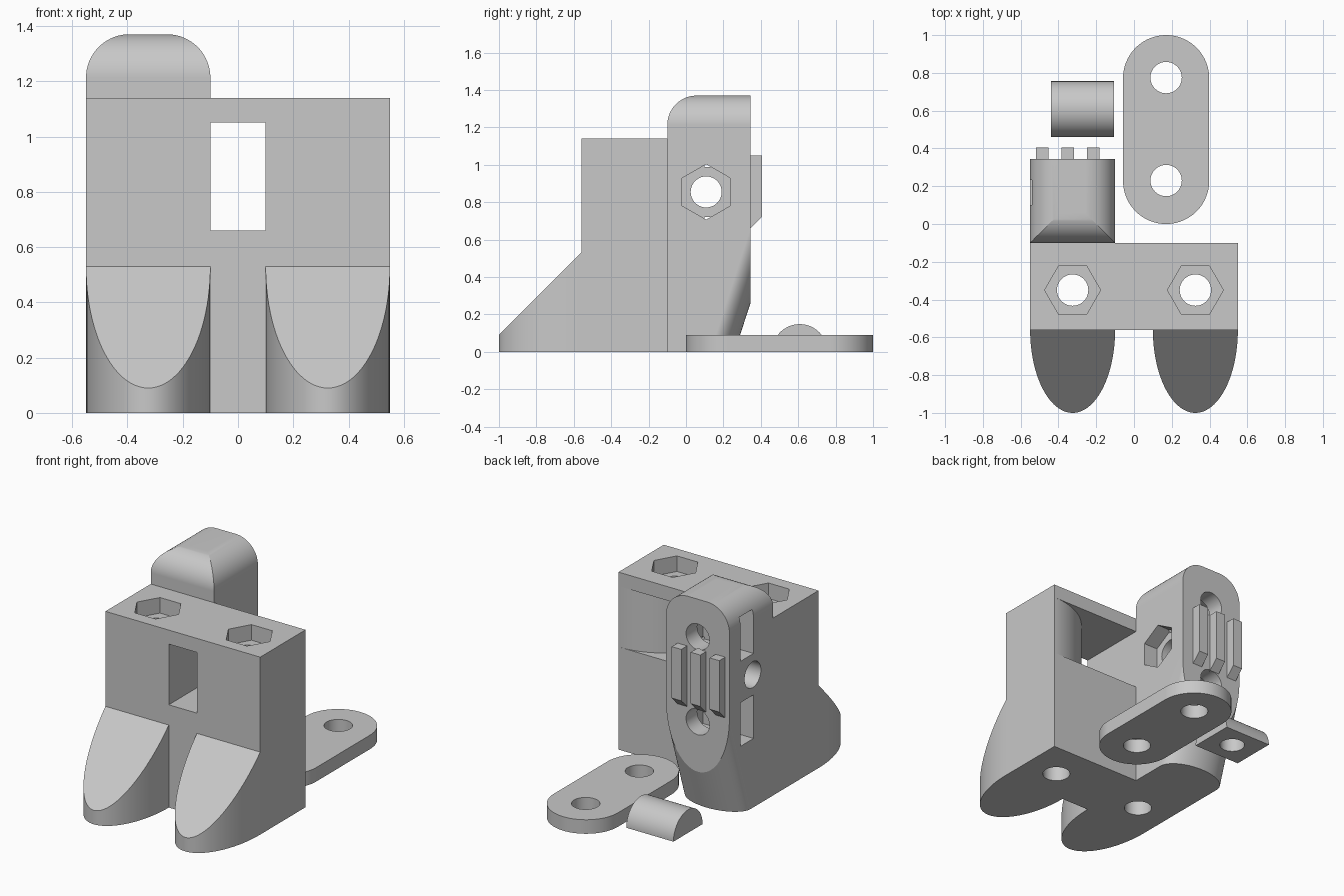
import bpy, bmesh
from math import pi, cos, sin, radians
from mathutils import Vector

cube = bpy.data.objects.get("Cube")
if cube:
    bpy.data.objects.remove(cube, do_unlink=True)

grey = bpy.data.materials.new("light_grey")
grey.use_nodes = True
colour = (0.58, 0.58, 0.58, 1)
grey.diffuse_color = colour
grey.node_tree.nodes["Principled BSDF"].inputs["Base Color"].default_value = colour


def prism(name, points, axis, low, high, warp=None):
    """Extrude a 2D outline along an axis; warp may move each vertex."""
    def place(p, d):
        a, b = p
        return Vector({"x": (d, a, b), "y": (a, d, b), "z": (a, b, d)}[axis])
    bm = bmesh.new()
    rings = [[bm.verts.new(place(p, d)) for p in points] for d in (low, high)]
    for ring in rings:
        bm.faces.new(ring)
    n = len(points)
    for i in range(n):
        j = (i + 1) % n
        bm.faces.new((rings[0][i], rings[0][j], rings[1][j], rings[1][i]))
    if warp:
        for v in bm.verts:
            warp(v.co)
    bmesh.ops.recalc_face_normals(bm, faces=bm.faces)
    mesh = bpy.data.meshes.new(name)
    bm.to_mesh(mesh)
    bm.free()
    mesh.materials.append(grey)
    obj = bpy.data.objects.new(name, mesh)
    bpy.context.scene.collection.objects.link(obj)
    return obj


def rect(a0, b0, a1, b1):
    return [(a0, b0), (a1, b0), (a1, b1), (a0, b1)]


def arc(a, b, ra, rb, start, end, steps=24):
    angles = [radians(start + (end - start) * i / steps) for i in range(steps + 1)]
    return [(a + ra * cos(t), b + rb * sin(t)) for t in angles]


def ring(a, b, r, sides=40, start=0):
    return arc(a, b, r, r, start, start + 360, sides)[:-1]


def combine(obj, tool, operation="DIFFERENCE"):
    mod = obj.modifiers.new("combine", "BOOLEAN")
    mod.operation, mod.solver, mod.object = operation, "EXACT", tool
    bpy.context.view_layer.update()
    graph = bpy.context.evaluated_depsgraph_get()
    mesh = bpy.data.meshes.new_from_object(obj.evaluated_get(graph))
    obj.modifiers.clear()
    obj.data = mesh
    bpy.data.objects.remove(tool, do_unlink=True)


def cut(obj, points, axis, low, high):
    combine(obj, prism("cutter", points, axis, low, high))


def finish(obj):
    obj.data.polygons.foreach_set("use_smooth", [True] * len(obj.data.polygons))
    obj.data.set_sharp_from_angle(angle=radians(18))
    obj.modifiers.new("even_shading", "WEIGHTED_NORMAL").keep_sharp = True


HOLE, NUT = 0.083, 0.148
LEFT, RIGHT, MID = -0.55, -0.10, -0.325
BACK = 0.345
PIVOT_Y, PIVOT_Z = 0.108, 0.855

# Main block: through window flowing into a convex bend at the back
body = prism("main_block", rect(-0.55, -0.56, 0.55, -0.10), "z", 0, 1.14)
bend = [(-0.1, -0.7), (0.1, -0.7)] + arc(0.54, -0.54, 0.44, 0.44, 180, 90)
cut(body, bend + [(0.54, 0.0), (-0.1, 0.0)], "z", 0.66, 1.05)

# Two vertical bolt holes with nut pockets on top
for x in (MID, -MID):
    cut(body, ring(x, -0.35, HOLE), "z", -0.1, 1.3)
    cut(body, ring(x, -0.35, NUT, 6), "z", 1.04, 1.3)
finish(body)


# Sloped toes with half-elliptical outlines
def slope(co):
    if co.z > 0.1:
        co.z = 0.09 + co.y + 1.0


for name, x in (("right_toe", MID), ("left_toe", -MID)):
    finish(prism(name, arc(x, -0.56, 0.225, 0.44, 180, 360, 48), "z", 0, 0.53, slope))

# Rear post: two rounded profiles crossed, with a slanted round heel
R = 0.157
front = [(LEFT, 0), (RIGHT, 0)] + arc(RIGHT - R, 1.37 - R, R, R, 0, 90)
front += arc(LEFT + R, 1.37 - R, R, R, 90, 180)
post = prism("rear_post", front, "y", -0.10, BACK)
side = [(-0.10, -0.1), (0.5, -0.1), (0.5, 1.37)] + arc(-0.10 + R, 1.37 - R, R, R, 90, 180)
combine(post, prism("profile", side, "x", -0.8, 0.2), "INTERSECT")


def shear(co):
    if co.y > -0.4:
        co.y += 0.325 * co.z


heel = [(LEFT, -0.5), (RIGHT, -0.5)] + arc(MID, 0.13, 0.225, 0.13, 0, 180, 48)
combine(post, prism("heel", heel, "z", -0.2, 1.6, shear), "INTERSECT")

# Pivot hole with a nut pocket on the inner side
cut(post, ring(PIVOT_Y, PIVOT_Z, HOLE), "x", -0.8, 0.2)
cut(post, ring(PIVOT_Y, PIVOT_Z, NUT, 6, 30), "x", -0.20, 0.2)

# Clamp bolt holes at the back and their side nut slots
for z in (PIVOT_Z - 0.273, PIVOT_Z + 0.273):
    cut(post, ring(MID, z, HOLE), "y", 0.0, 0.6)
    cut(post, rect(0.10, z - 0.14, 0.232, z + 0.14), "x", -0.8, -0.19)
finish(post)

# Grip ribs with chamfered lower ends
rib = [(BACK - 0.01, 0.66), (BACK, 0.66), (0.405, 0.72), (0.405, 1.05), (BACK - 0.01, 1.05)]
for i in range(3):
    x = -0.52 + 0.135 * i
    finish(prism(f"grip_rib_{i + 1}", rib, "x", x, x + 0.068))

# Loose clamp plate with two holes
W = 0.228
outline = arc(0.17, 1 - W, W, W, 0, 180, 48) + arc(0.17, W, W, W, 180, 360, 48)
plate = prism("clamp_plate", outline, "z", 0, 0.09)
for y in (0.23, 0.775):
    cut(plate, ring(0.17, y, HOLE), "z", -0.1, 0.3)
finish(plate)

# Loose half-round spacer with a blind hole underneath
spacer = prism("half_round_spacer", arc(0.608, 0, 0.148, 0.148, 0, 180, 48), "x", -0.44, -0.105)
cut(spacer, ring(-0.272, 0.608, 0.075), "z", -0.1, 0.09)
finish(spacer)
